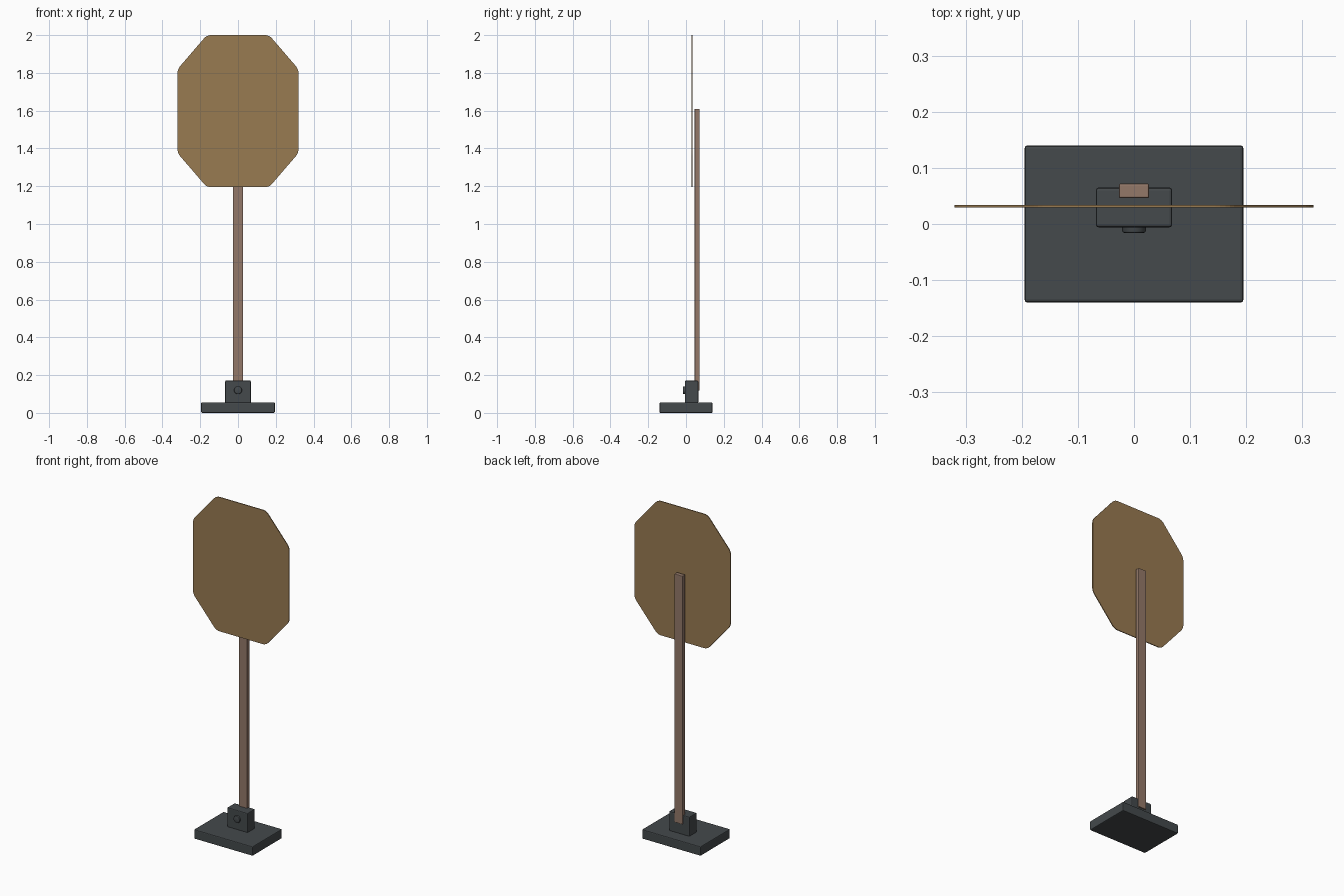
import bpy, bmesh, math

if "Cube" in bpy.data.objects:
    bpy.data.objects.remove(bpy.data.objects["Cube"])


def material(name, rgb):
    m = bpy.data.materials.new(name)
    m.diffuse_color = (*rgb, 1.0)
    m.use_nodes = True
    m.node_tree.nodes["Principled BSDF"].inputs["Base Color"].default_value = m.diffuse_color
    return m


CARD = material("golden_brown_card", (0.318, 0.196, 0.083))
WOOD = material("pinkish_brown_wood", (0.296, 0.191, 0.141))
STEEL = material("dark_grey_steel", (0.058, 0.067, 0.072))


def finish(name, bm, mat):
    bmesh.ops.recalc_face_normals(bm, faces=bm.faces)
    me = bpy.data.meshes.new(name)
    bm.to_mesh(me)
    bm.free()
    me.materials.append(mat)
    ob = bpy.data.objects.new(name, me)
    bpy.context.collection.objects.link(ob)
    return ob


def box(name, lo, hi, bevel, mat):
    bm = bmesh.new()
    bmesh.ops.create_cube(bm, size=1)
    for v in bm.verts:
        v.co = [hi[i] if v.co[i] > 0 else lo[i] for i in range(3)]
    bmesh.ops.bevel(bm, geom=bm.edges[:], offset=bevel, segments=2,
                    profile=0.5, affect='EDGES')
    return finish(name, bm, mat)


# Heavy base plate, post socket and wooden post
box("base_plate", (-0.195, -0.14, 0), (0.195, 0.14, 0.056), 0.005, STEEL)
box("post_socket", (-0.068, -0.006, 0.052), (0.068, 0.065, 0.171), 0.005, STEEL)
box("post", (-0.027, 0.046, 0.118), (0.027, 0.072, 1.61), 0.003, WOOD)

# Clamp bolt on the front of the socket
bm = bmesh.new()
bmesh.ops.create_cone(bm, cap_ends=True, segments=20, radius1=0.021,
                      radius2=0.021, depth=0.02)
rim = [e for e in bm.edges if all(v.co.z > 0 for v in e.verts)]
bmesh.ops.bevel(bm, geom=rim, offset=0.004, segments=2, profile=0.5, affect='EDGES')
bolt = finish("clamp_bolt", bm, STEEL)
bolt.rotation_euler = (math.pi / 2, 0, 0)
bolt.location = (0, -0.006, 0.12)
bpy.context.view_layer.objects.active = bolt
bolt.select_set(True)
bpy.ops.object.shade_smooth_by_angle(angle=math.radians(35))

# Thin eight-sided target panel with softened corners
Y0, Y1 = 0.029, 0.034
quarter = [(0.165, 0.4025), (0.32, 0.2225)]
right = quarter + [(x, -z) for x, z in reversed(quarter)]
outline = right + [(-x, z) for x, z in reversed(right)]
bm = bmesh.new()
face = bm.faces.new([bm.verts.new((x, Y0, 1.5975 + z)) for x, z in outline])
ext = bmesh.ops.extrude_face_region(bm, geom=[face])
for v in ext["geom"]:
    if isinstance(v, bmesh.types.BMVert):
        v.co.y = Y1
corners = [e for e in bm.edges if abs(e.verts[0].co.y - e.verts[1].co.y) > 0.001]
bmesh.ops.bevel(bm, geom=corners, offset=0.02, segments=4, profile=0.5, affect='EDGES')
finish("target_panel", bm, CARD)
